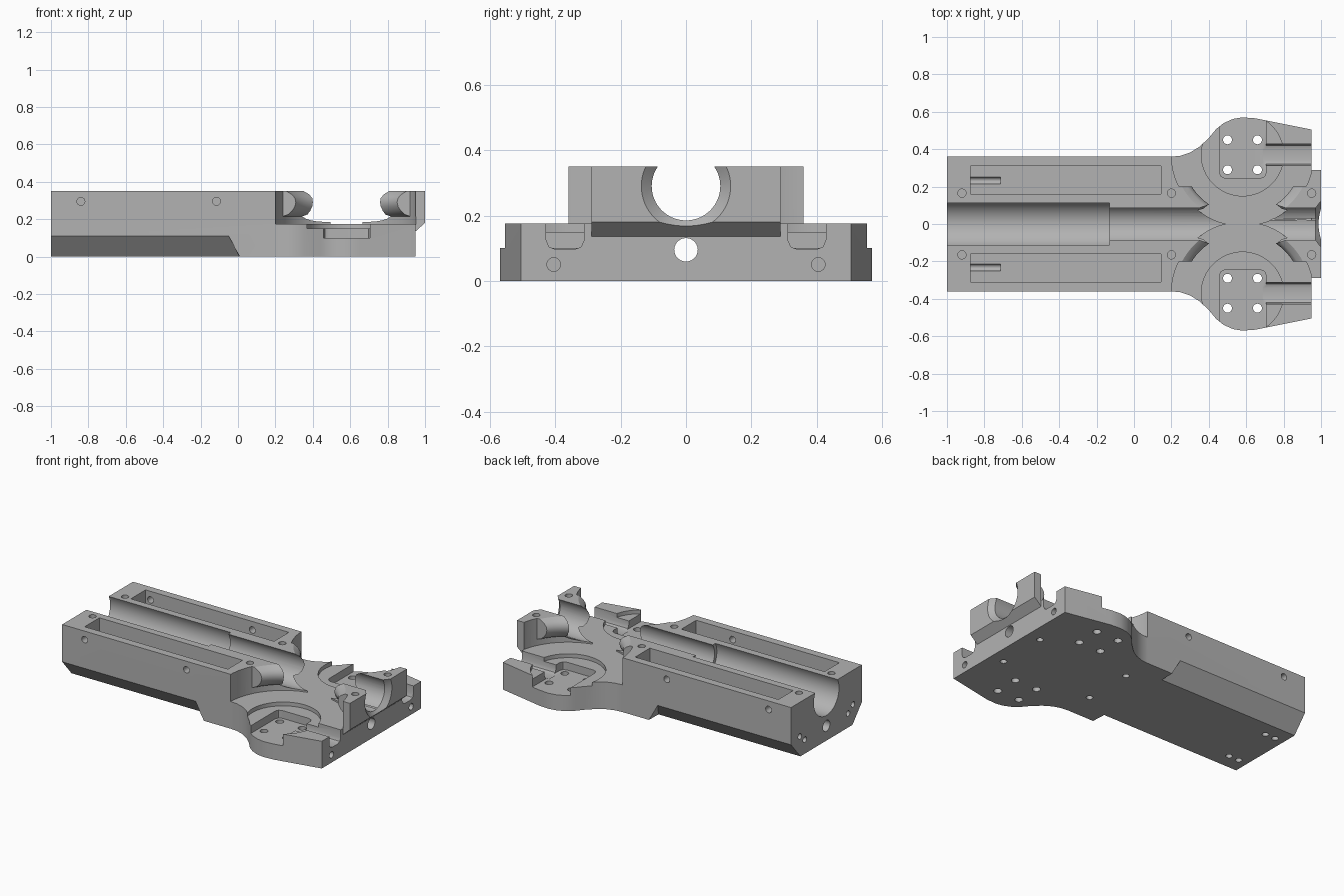
import bpy, bmesh
from math import radians, sqrt, cos, sin, pi
from mathutils import Vector

if "Cube" in bpy.data.objects:
    bpy.data.objects.remove(bpy.data.objects["Cube"])

grey = bpy.data.materials.new("plain grey")
grey.use_nodes = True
grey.diffuse_color = (0.45, 0.45, 0.45, 1)
grey.node_tree.nodes["Principled BSDF"].inputs["Base Color"].default_value = (0.45, 0.45, 0.45, 1)

WHEEL_X, WHEEL_Y = 0.58, 0.37
BORE_Z = 0.29
SIDES = (1, -1)


def make(name, bm):
    bmesh.ops.recalc_face_normals(bm, faces=bm.faces)
    mesh = bpy.data.meshes.new(name)
    bm.to_mesh(mesh)
    bm.free()
    mesh.materials.append(grey)
    ob = bpy.data.objects.new(name, mesh)
    bpy.context.collection.objects.link(ob)
    return ob


def loft(name, low, high):
    """Solid between two matching loops of 3D points."""
    bm = bmesh.new()
    a = [bm.verts.new(p) for p in low]
    b = [bm.verts.new(p) for p in high]
    bm.faces.new(a)
    bm.faces.new(b)
    for i in range(len(a)):
        j = (i + 1) % len(a)
        bm.faces.new((a[i], a[j], b[j], b[i]))
    return make(name, bm)


def prism(name, pts, z0, z1):
    return loft(name, [(x, y, z0) for x, y in pts], [(x, y, z1) for x, y in pts])


def box(name, x0, x1, y0, y1, z0, z1):
    return prism(name, [(x0, y0), (x1, y0), (x1, y1), (x0, y1)], z0, z1)


def rod(name, start, end, r, r2=None, n=24):
    """Cylinder or cone between two points."""
    start, end = Vector(start), Vector(end)
    turn = (end - start).to_track_quat('Z', 'Y')
    ring = [Vector((cos(2 * pi * i / n), sin(2 * pi * i / n), 0)) for i in range(n)]
    return loft(name, [start + turn @ (v * r) for v in ring],
                [end + turn @ (v * (r2 or r)) for v in ring])


def combine(target, tool, op='DIFFERENCE'):
    mod = target.modifiers.new("join", 'BOOLEAN')
    mod.operation, mod.solver, mod.object = op, 'EXACT', tool
    bpy.context.view_layer.objects.active = target
    bpy.ops.object.modifier_apply(modifier=mod.name)
    bpy.data.objects.remove(tool)


def mirrored(half):
    return half + [(x, -y) for x, y in reversed(half)]


# Base plate with wide rounded shoulders
base_half = [(-1, 0.36), (0.2, 0.36), (0.25, 0.365), (0.3, 0.382), (0.35, 0.413), (0.4, 0.46),
             (0.44, 0.508), (0.48, 0.54), (0.53, 0.562), (0.58, 0.57), (0.65, 0.565), (0.95, 0.505)]
body = prism("machined_body", mirrored(base_half), 0, 0.175)


# Upper rails, necks and end block, scooped around each wheel
def scoop_x(y, side):
    return WHEEL_X + side * sqrt(0.38 ** 2 - (WHEEL_Y - y) ** 2)


ys = [0.2 + 0.02 * i for i in range(9)]
upper_half = [(-1, 0.36)] + [(scoop_x(y, -1), y) for y in reversed(ys)]
upper_half += [(scoop_x(y, 1), y) for y in ys[:5]] + [(0.95, 0.29), (1, 0.29)]
upper = prism("upper", mirrored(upper_half), 0.135, 0.35)

# Sloped underside of the overhanging end block
wedge = [(0.95, 0.135), (1.01, 0.189), (1.01, 0.1), (0.95, 0.1)]
combine(upper, loft("wedge", [(x, -0.4, z) for x, z in wedge], [(x, 0.4, z) for x, z in wedge]))

# Waisted wheel clearance, turned about a vertical axis
waist = [(0, 0.17), (0.38, 0.17), (0.38, 0.215), (0.355, 0.225), (0.336, 0.245), (0.324, 0.268),
         (0.32, 0.29), (0.324, 0.312), (0.338, 0.332), (0.365, 0.35), (0.365, 0.4), (0, 0.4)]
for s in SIDES:
    bm = bmesh.new()
    vs = [bm.verts.new((WHEEL_X + r, s * WHEEL_Y, z)) for r, z in waist]
    es = [bm.edges.new(p) for p in zip(vs, vs[1:])]
    bmesh.ops.spin(bm, geom=vs + es, cent=(WHEEL_X, s * WHEEL_Y, 0), axis=(0, 0, 1),
                   angle=2 * pi, steps=72, use_merge=True)
    bmesh.ops.remove_doubles(bm, verts=bm.verts, dist=0.0001)
    combine(upper, make("wheel_clearance", bm))
combine(body, upper, 'UNION')

# Central bore: wide rear part, narrow through part and flared mouth
combine(body, rod("bore", (-1.1, 0, BORE_Z), (1.1, 0, BORE_Z), 0.105, n=64))
combine(body, rod("rear_bore", (-1.1, 0, BORE_Z), (-0.13, 0, BORE_Z), 0.128, n=64))
combine(body, rod("mouth", (0.97, 0, BORE_Z), (1.002, 0, BORE_Z), 0.104, 0.139, n=64))
combine(body, rod("lower_hole", (-1.1, 0, 0.095), (1.1, 0, 0.095), 0.036))

for s in SIDES:
    # Chamfer under each rail, with a slanted run-out
    combine(body, loft("chamfer",
                       [(-1.1, s * 0.36, 0.11), (-1.1, s * 0.265, 0), (-1.1, s * 0.256, -0.01),
                        (-1.1, s * 0.45, -0.01), (-1.1, s * 0.45, 0.11)],
                       [(-0.05, s * 0.36, 0.11), (0.01, s * 0.265, 0), (0.01, s * 0.256, -0.01),
                        (0.02, s * 0.45, -0.01), (-0.05, s * 0.45, 0.11)]))

    # Motor seat: shallow round recess, square pocket, cable slot
    combine(body, rod("round_recess", (WHEEL_X, s * WHEEL_Y, 0.15), (WHEEL_X, s * WHEEL_Y, 0.178),
                      0.22, n=64))
    c = 0.03
    pocket = [(0.457, 0.7), (0.457, 0.245 + c), (0.466, 0.254), (0.457 + c, 0.245),
              (0.707 - c, 0.245), (0.698, 0.254), (0.707, 0.245 + c), (0.707, 0.7)]
    combine(body, prism("pocket", [(x, s * y) for x, y in pocket], 0.1, 0.2))
    slot = [(0.312, 0.2), (0.312, 0.125), (0.321, 0.104), (0.342, 0.096),
            (0.398, 0.096), (0.419, 0.104), (0.428, 0.125), (0.428, 0.2)]
    combine(body, loft("cable_slot", [(0.69, s * y, z) for y, z in slot],
                       [(1.1, s * y, z) for y, z in slot]))

    # Long pocket in each rail, with a screw groove in its floor
    combine(body, box("rail_pocket", -0.875, 0.145, *sorted((s * 0.16, s * 0.31)), 0.2, 0.4))
    combine(body, rod("screw_groove", (-0.875, s * 0.232, 0.2), (-0.715, s * 0.232, 0.2), 0.018))

    # Screw holes from above, below, the sides and the ends
    for x in (-0.92, 0.2, 0.95):
        combine(body, rod("top_hole", (x, s * 0.165, 0.22), (x, s * 0.165, 0.4), 0.022))
    for x in (-0.935, -0.862, 0.2, 0.855):
        combine(body, rod("bottom_hole", (x, s * 0.165, -0.1), (x, s * 0.165, 0.08), 0.02))
    for x in (0.5, 0.66):
        for y in (0.29, 0.45):
            combine(body, rod("motor_hole", (x, s * y, -0.1), (x, s * y, 0.2), 0.024))
    for x in (-0.84, -0.115):
        combine(body, rod("side_hole", (x, s * 0.25, 0.295), (x, s * 0.45, 0.295), 0.021))
    for y, z in ((0.22, 0.09), (0.27, 0.13)):
        combine(body, rod("rear_hole", (-1.1, s * y, z), (-0.9, s * y, z), 0.018))
    combine(body, rod("front_hole", (0.8, s * 0.405, 0.05), (1.1, s * 0.405, 0.05), 0.021))

# Smooth curved walls, crisp edges
bpy.ops.object.select_all(action='DESELECT')
body.select_set(True)
bpy.context.view_layer.objects.active = body
bpy.ops.object.shade_smooth_by_angle(angle=radians(28))
weighted = body.modifiers.new("weighted normals", 'WEIGHTED_NORMAL')
weighted.keep_sharp = True
